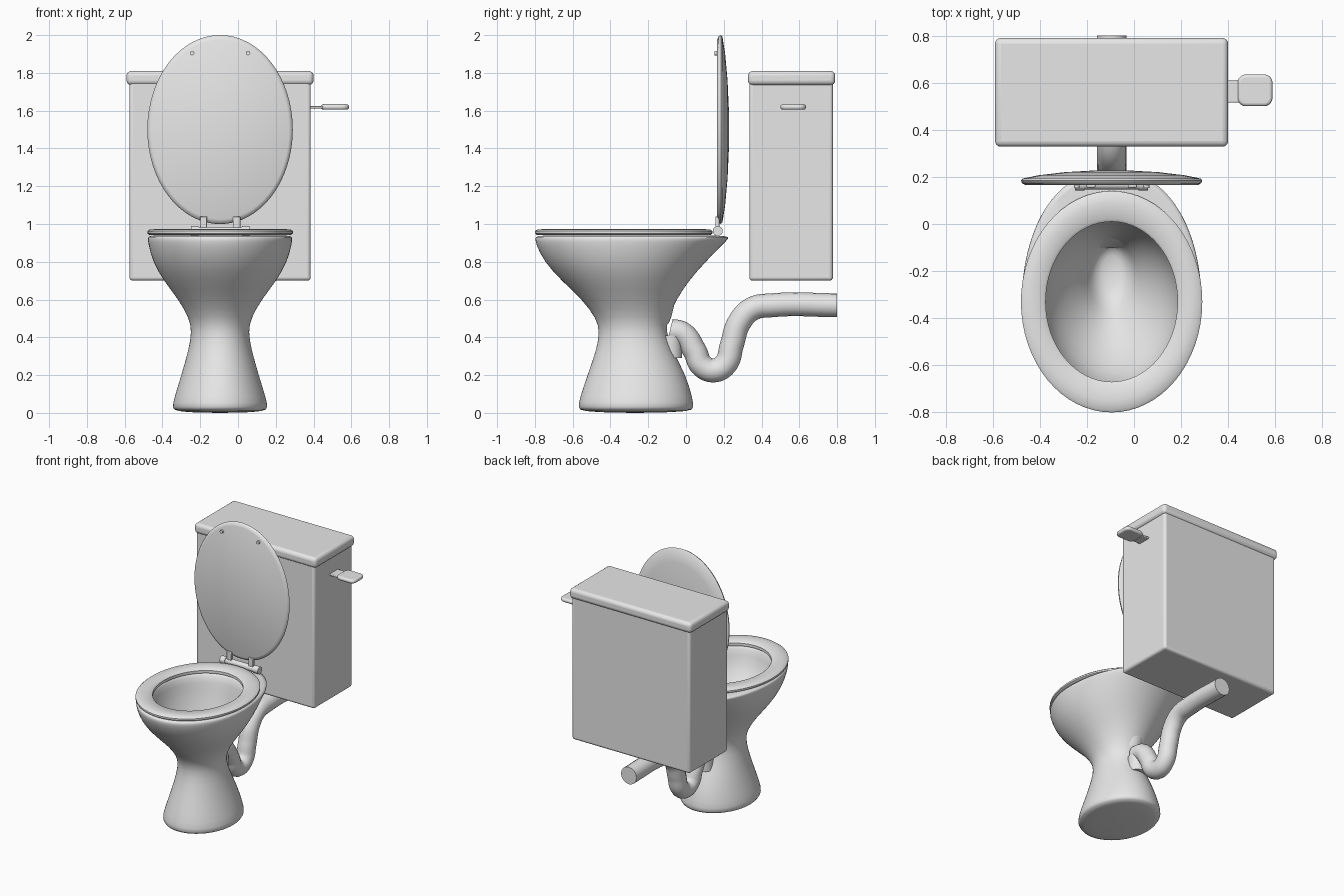
import bpy, bmesh, math

if "Cube" in bpy.data.objects:
    bpy.data.objects.remove(bpy.data.objects["Cube"], do_unlink=True)

CX = -0.095   # centre line of the pan

ceramic = bpy.data.materials.new("pale_grey_ceramic")
ceramic.use_nodes = True
ceramic.diffuse_color = (0.8, 0.8, 0.8, 1)
ceramic.node_tree.nodes["Principled BSDF"].inputs["Base Color"].default_value = (0.8, 0.8, 0.8, 1)


def finish(ob, angle=40):
    ob.data.materials.append(ceramic)
    bpy.ops.object.select_all(action='DESELECT')
    ob.select_set(True)
    bpy.context.view_layer.objects.active = ob
    bpy.ops.object.shade_smooth_by_angle(angle=math.radians(angle))
    return ob


def loft(name, rings, loc=(CX, 0, 0), n=48, closed=False, angle=40):
    """Skin egg-shaped rings (z, half width, front y, back y, widest y)."""
    bm = bmesh.new()
    loops = []
    for z, rx, front, back, mid in rings:
        power = min(1, (mid - front) / (back - mid))
        loop = []
        for i in range(n):
            a = math.tau * i / n
            c, s = math.cos(a), math.sin(a)
            if s > 0:
                x = math.copysign(abs(c) ** power, c)
                y = mid + (back - mid) * s
            else:
                x, y = c, mid + (mid - front) * s
            loop.append(bm.verts.new((rx * x, y, z)))
        loops.append(loop)
    pairs = list(zip(loops, loops[1:]))
    if closed:
        pairs.append((loops[-1], loops[0]))
    else:
        bm.faces.new(loops[0])
        bm.faces.new(loops[-1])
    for a, b in pairs:
        for i in range(n):
            j = (i + 1) % n
            bm.faces.new((a[i], a[j], b[j], b[i]))
    bmesh.ops.recalc_face_normals(bm, faces=bm.faces)
    me = bpy.data.meshes.new(name)
    bm.to_mesh(me)
    bm.free()
    ob = bpy.data.objects.new(name, me)
    ob.location = loc
    bpy.context.collection.objects.link(ob)
    return finish(ob, angle)


def box(name, lo, hi, bevel, segments=4):
    bpy.ops.mesh.primitive_cube_add(size=1, location=[(a + b) / 2 for a, b in zip(lo, hi)])
    ob = bpy.context.object
    ob.name = name
    ob.scale = [b - a for a, b in zip(lo, hi)]
    bpy.ops.object.transform_apply(location=False, rotation=False, scale=True)
    mod = ob.modifiers.new("rounded", 'BEVEL')
    mod.width, mod.segments = bevel, segments
    return finish(ob, 60)


def cylinder(name, loc, radius, depth, rot=(0, 0, 0)):
    bpy.ops.mesh.primitive_cylinder_add(vertices=24, radius=radius, depth=depth,
                                        location=loc, rotation=rot)
    bpy.context.object.name = name
    return finish(bpy.context.object)


# Pan: outside from foot to rim, then down the inside to the sump
bowl = [
    (0, .10, -.37, -.17, -.27),
    (.008, .235, -.555, .025, -.265),
    (.025, .255, -.573, .043, -.265),
    (.08, .243, -.563, .035, -.265),
    (.20, .205, -.522, 0, -.26),
    (.34, .165, -.472, -.075, -.27),
    (.43, .15, -.458, -.105, -.28),
    (.50, .163, -.474, -.098, -.285),
    (.60, .22, -.55, -.05, -.30),
    (.70, .30, -.66, .015, -.32),
    (.80, .357, -.752, .105, -.33),
    (.89, .38, -.795, .193, -.33),
    (.925, .384, -.80, .23, -.33),
    (.938, .378, -.793, .228, -.33),
    (.94, .32, -.71, .06, -.33),
    (.93, .295, -.685, .025, -.33),
    (.82, .28, -.665, .005, -.33),
    (.72, .235, -.60, -.02, -.31),
    (.62, .165, -.50, -.05, -.275),
    (.54, .11, -.40, -.07, -.235),
    (.47, .085, -.34, -.085, -.21),
    (.44, .04, -.26, -.13, -.195),
]
pan = loft("bowl_and_pedestal", bowl, angle=75)
mod = pan.modifiers.new("smooth", 'SUBSURF')
mod.levels = mod.render_levels = 1

# Seat ring with softened edges
seat_section = [(.942, .375, .46), (.95, .385, .47), (.962, .385, .47), (.971, .374, .458),
                (.973, .34, .42), (.971, .29, .352), (.962, .28, .34), (.942, .28, .34)]
loft("seat_ring", [(z, rx, -.33 - ry, -.33 + ry, -.33) for z, rx, ry in seat_section],
     closed=True, n=64)

# Raised lid: flat towards the front, domed behind
lid_section = [(0, .365), (-.008, .38), (-.02, .385), (-.028, .378), (-.042, .31),
               (-.055, .20), (-.062, .08)]
lid = loft("seat_lid", [(z, r, -r * 1.3, r * 1.3, 0) for z, r in lid_section],
           loc=(CX, .165, 1.5), n=64)
lid.rotation_euler = (math.pi / 2, 0, 0)

# Hinge rod, its brackets and the lid bumpers
side_on, front_on = (0, math.pi / 2, 0), (math.pi / 2, 0, 0)
cylinder("hinge_rod", (CX, .168, .963), .022, .30, side_on)
for side, label in ((-1, "right"), (1, "left")):
    x = CX + side * .088
    box(label + "_hinge_bracket", (x - .019, .155, .96), (x + .019, .178, 1.04), .004, 2)
    cylinder(label + "_hinge_cap", (CX + side * .135, .168, .963), .026, .04, side_on)
    cylinder(label + "_lid_bumper", (CX + side * .148, .162, 1.905), .012, .02, front_on)

# Cistern and its cover
box("cistern", (-.575, .335, .70), (.385, .778, 1.76), .018)
box("cistern_cover", (-.59, .328, 1.735), (.40, .79, 1.81), .025)

# Flush lever
box("lever_neck", (.37, .515, 1.612), (.47, .612, 1.626), .005, 2)
paddle = box("lever_paddle", (.44, .50, 1.605), (.588, .635, 1.634), .013)
bm = bmesh.new()
bm.from_mesh(paddle.data)
corners = [e for e in bm.edges if abs(e.verts[0].co.z - e.verts[1].co.z) > .01]
bmesh.ops.bevel(bm, geom=corners, offset=.035, segments=5, profile=.5, affect='EDGES')
bm.to_mesh(paddle.data)
bm.free()

# Waste pipe with its trap bend
path = [(-.085, .435), (-.02, .42), (.045, .33), (.085, .25), (.15, .225), (.21, .26),
        (.243, .36), (.28, .475), (.35, .55), (.46, .57), (.80, .57)]
curve = bpy.data.curves.new("waste_pipe", 'CURVE')
curve.dimensions = '3D'
curve.bevel_depth = .063
curve.bevel_resolution = 6
curve.use_fill_caps = True
spline = curve.splines.new('BEZIER')
spline.bezier_points.add(len(path) - 1)
for point, (y, z) in zip(spline.bezier_points, path):
    point.co = (CX, y, z)
    point.handle_left_type = point.handle_right_type = 'AUTO'
pipe = bpy.data.objects.new("waste_pipe", curve)
bpy.context.collection.objects.link(pipe)
bpy.ops.object.select_all(action='DESELECT')
pipe.select_set(True)
bpy.context.view_layer.objects.active = pipe
bpy.ops.object.convert(target='MESH')
finish(bpy.context.object)

# Outlet stub under the pipe joint
cylinder("outlet_stub", (CX, -.083, .35), .063, .12)
